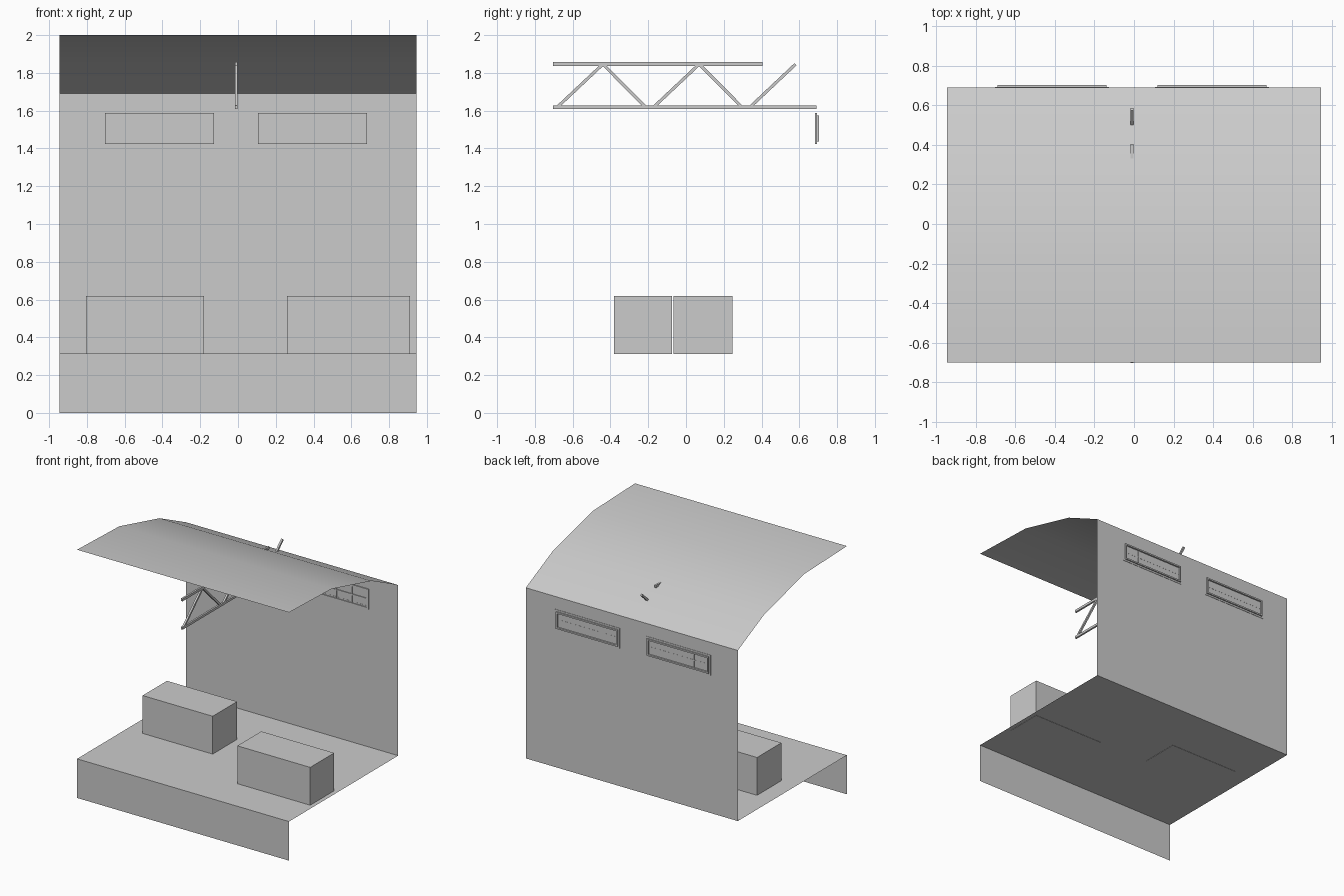
import bpy, bmesh, math
from mathutils import Vector

if "Cube" in bpy.data.objects:
    bpy.data.objects.remove(bpy.data.objects["Cube"])

W = 0.945            # half width of the room
FLOOR = 0.315
BACK, FRONT = 0.69, -0.70


def new_object(name, bm):
    mesh = bpy.data.meshes.new(name)
    bm.to_mesh(mesh)
    bm.free()
    ob = bpy.data.objects.new(name, mesh)
    bpy.context.collection.objects.link(ob)
    return ob


def sheet(name, profile, smooth=False):
    """Extrude a (y, z) profile across the room width."""
    bm = bmesh.new()
    rows = [[bm.verts.new((x, y, z)) for x in (-W, W)] for y, z in profile]
    for a, b in zip(rows, rows[1:]):
        f = bm.faces.new((a[0], a[1], b[1], b[0]))
        f.smooth = smooth
    return new_object(name, bm)


def add_box(bm, x0, x1, y0, y1, z0, z1):
    vs = bmesh.ops.create_cube(bm, size=1)["verts"]
    bmesh.ops.scale(bm, vec=(x1 - x0, y1 - y0, z1 - z0), verts=vs)
    bmesh.ops.translate(bm, vec=((x0 + x1) / 2, (y0 + y1) / 2, (z0 + z1) / 2), verts=vs)
    return vs


def box(name, *bounds):
    bm = bmesh.new()
    add_box(bm, *bounds)
    return new_object(name, bm)


def add_frame(bm, x0, x1, y0, y1, z0, z1, t):
    add_box(bm, x0, x1, y0, y1, z0, z0 + t)
    add_box(bm, x0, x1, y0, y1, z1 - t, z1)
    add_box(bm, x0, x0 + t, y0, y1, z0 + t, z1 - t)
    add_box(bm, x1 - t, x1, y0, y1, z0 + t, z1 - t)


# Room shell: thin sheets
sheet("floor", [(FRONT, FLOOR), (BACK, FLOOR)])
sheet("front_step", [(FRONT, 0), (FRONT, FLOOR)])
sheet("back_wall", [(BACK, 1.69), (BACK, FLOOR)])
sheet("curved_roof", [(FRONT, 2.0), (-0.16, 1.983), (0.352, 1.852), (BACK, 1.69)], True)

# Crates on the floor
box("left_crate", -0.805, -0.18, -0.065, 0.245, 0.313, 0.62)
box("right_crate", 0.26, 0.91, -0.38, -0.075, 0.313, 0.62)


# Windows: inner frame, glazing bars and outer rim behind the wall
def window(name, x0):
    x1, z0, z1, t = x0 + 0.578, 1.424, 1.588, 0.015
    bm = bmesh.new()
    add_frame(bm, x0, x1, 0.682, 0.693, z0, z1, t)
    zm = (z0 + z1) / 2
    for i in range(1, 4):
        xm = x0 + t + (x1 - x0 - 2 * t) * i / 4
        add_box(bm, xm - 0.005, xm + 0.005, 0.684, 0.691, z0 + t, z1 - t)
    add_box(bm, x0 + t, x1 - t, 0.684, 0.691, zm - 0.005, zm + 0.005)
    add_frame(bm, x0 + 0.014, x1 - 0.014, 0.689, 0.703, z0 + 0.014, z1 - 0.014, 0.012)
    new_object(name, bm)


window("left_window", -0.704)
window("right_window", 0.106)

# Roof truss: two chords and zigzag braces
TX, TH = -0.0095, 0.0075
box("truss_bottom_chord", TX - TH, TX + TH, -0.703, BACK, 1.608, 1.627)
box("truss_top_chord", TX - TH, TX + TH, -0.703, 0.405, 1.837, 1.857)


def brace(name, y0, z0, y1, z1):
    d = Vector((0, y1 - y0, z1 - z0))
    bm = bmesh.new()
    add_box(bm, -TH, TH, -d.length / 2, d.length / 2, -0.008, 0.008)
    ob = new_object(name, bm)
    ob.rotation_euler.x = math.atan2(d.z, d.y)
    ob.location = (TX, (y0 + y1) / 2, (z0 + z1) / 2)


LO, HI = 1.62, 1.846
for i in range(3):
    s = -0.68 + i * 0.51
    brace(f"truss_brace_up_{i + 1}", s, LO, s + 0.24, HI)
    if i < 2:
        brace(f"truss_brace_down_{i + 1}", s + 0.24, HI, s + 0.465, LO)
